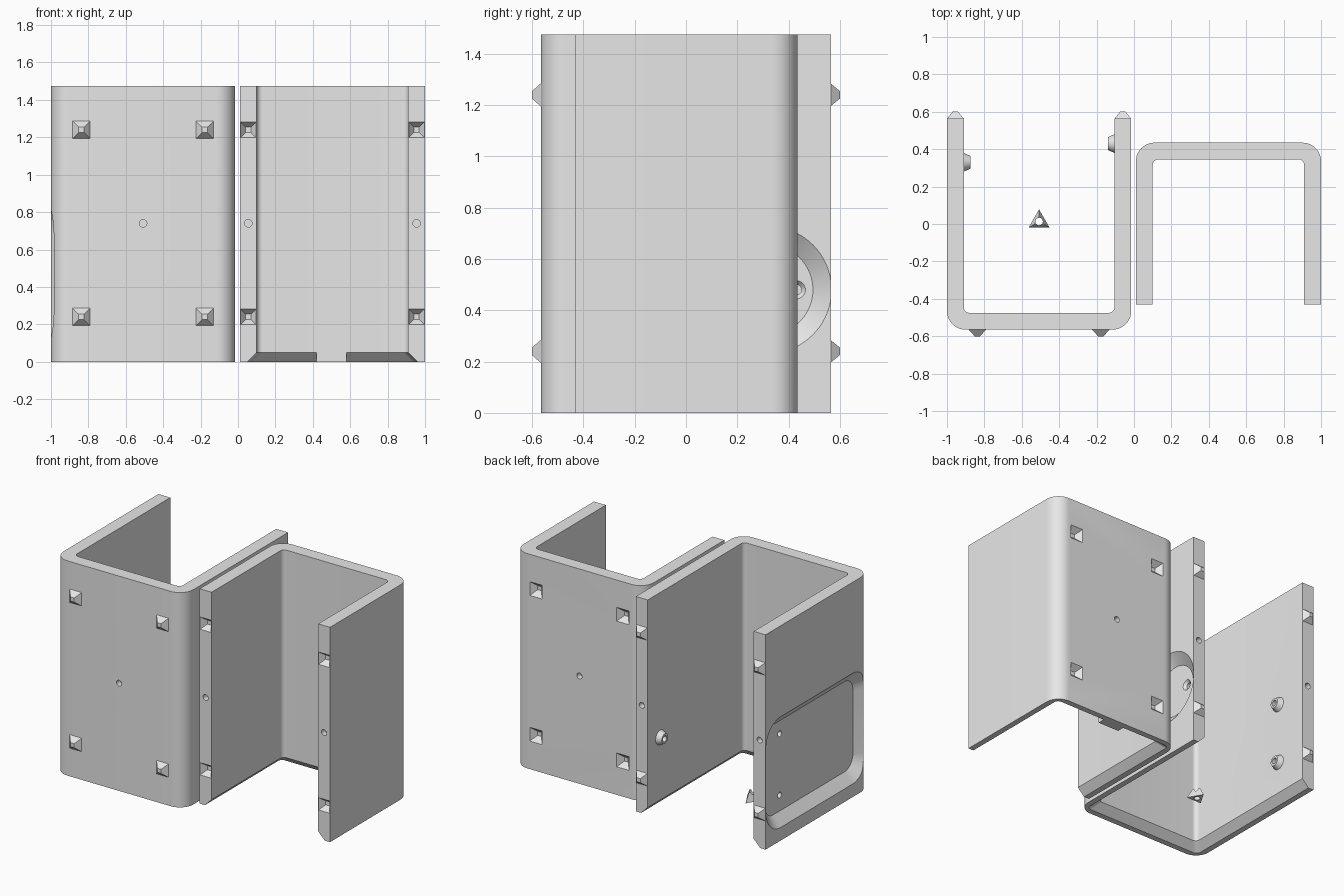
import bpy, bmesh, math
from mathutils import Vector, Matrix

cube = bpy.data.objects.get("Cube")
if cube:
    bpy.data.objects.remove(cube, do_unlink=True)

grey = bpy.data.materials.new("plain grey")
grey.use_nodes = True
grey.diffuse_color = (0.8, 0.8, 0.8, 1)
grey.node_tree.nodes["Principled BSDF"].inputs["Base Color"].default_value = (0.8, 0.8, 0.8, 1)

HEIGHT, WALL, BEVEL = 1.475, 0.09, 0.05


def finish(name, bm):
    bmesh.ops.recalc_face_normals(bm, faces=bm.faces[:])
    mesh = bpy.data.meshes.new(name)
    bm.to_mesh(mesh)
    bm.free()
    mesh.materials.append(grey)
    obj = bpy.data.objects.new(name, mesh)
    bpy.context.collection.objects.link(obj)
    return obj


def loft(name, rings):
    """Skin a list of equal-length point rings and cap both ends."""
    bm = bmesh.new()
    rows = [[bm.verts.new(p) for p in ring] for ring in rings]
    for a, b in zip(rows, rows[1:]):
        for i in range(len(a)):
            j = (i + 1) % len(a)
            bm.faces.new((a[i], a[j], b[j], b[i]))
    bm.faces.new(rows[0])
    bm.faces.new(rows[-1])
    return finish(name, bm)


def frustum(name, loc, axis, r1, r2, depth, sides=32):
    """Tapered solid starting at loc and growing along axis."""
    bm = bmesh.new()
    bmesh.ops.create_cone(bm, cap_ends=True, segments=sides, radius1=r1, radius2=r2, depth=depth)
    turn = math.pi / 4 if sides == 4 else 0
    spin = Vector((0, 0, 1)).rotation_difference(Vector(axis)).to_matrix().to_4x4()
    bm.transform(Matrix.Translation(loc) @ spin @ Matrix.Translation((0, 0, depth / 2))
                 @ Matrix.Rotation(turn, 4, 'Z'))
    return finish(name, bm)


def pyramid(name, loc, axis, half, top, depth):
    return frustum(name, loc, axis, half * math.sqrt(2), top * math.sqrt(2), depth, 4)


def arc(cx, cy, r, a0, a1, steps=10):
    return [(cx + r * math.cos(math.radians(a0 + (a1 - a0) * i / steps)),
             cy + r * math.sin(math.radians(a0 + (a1 - a0) * i / steps))) for i in range(steps + 1)]


def boolean(target, other, operation='DIFFERENCE'):
    mod = target.modifiers.new("cut", 'BOOLEAN')
    mod.operation, mod.solver, mod.object = operation, 'EXACT', other
    other.hide_render = True
    bpy.context.view_layer.objects.active = target
    bpy.ops.object.modifier_apply(modifier=mod.name)
    bpy.data.objects.remove(other, do_unlink=True)


def smooth(obj):
    bpy.ops.object.select_all(action='DESELECT')
    obj.select_set(True)
    bpy.context.view_layer.objects.active = obj
    bpy.ops.object.shade_smooth_by_angle(angle=math.radians(25))


def channel(name, cx, base_y, half, depth, sign):
    """U-shaped wall, thinned along the inner bottom edge."""
    def outline(z, t):
        r, q = 0.1, 0.03
        pts = [(-half, depth)] + arc(r - half, r, r, 180, 270) + arc(half - r, r, r, 270, 360)
        pts += [(half, depth), (half - t, depth)]
        pts += arc(half - t - q, t + q, q, 360, 270) + arc(t + q - half, t + q, q, 270, 180)
        pts += [(t - half, depth)]
        return [(cx + sign * u, base_y + sign * v, z) for u, v in pts]
    return loft(name, [outline(0, WALL - BEVEL), outline(BEVEL, WALL), outline(HEIGHT, WALL)])


# Two interlocking U-shaped halves
LX, RX = -0.5075, 0.505
left_half = channel("peg_channel", LX, -0.565, 0.4925, 1.13, 1)
right_half = channel("socket_channel", RX, 0.435, 0.495, 0.865, -1)

PEG_Z, MID_Z, PIN_R, PIN_DEEP = (0.24, 1.24), 0.74, 0.02, 0.04
ARM = 0.4475

# Pegs on one half, matching sockets in the other
for z in PEG_Z:
    for s in (-1, 1):
        pyramid("front_peg", (LX + s * 0.33, -0.564, z), (0, -1, 0), 0.047, 0.014, 0.037)
        pyramid("arm_peg", (LX + s * ARM, 0.564, z), (0, 1, 0), 0.044, 0.014, 0.037)
        boolean(right_half, pyramid("back_socket", (RX + s * 0.33, 0.437, z), (0, -1, 0),
                                    0.049, 0.014, 0.04))
        boolean(right_half, pyramid("arm_socket", (RX + s * 0.45, -0.432, z), (0, 1, 0),
                                    0.0435, 0.014, 0.04))

# Blind alignment holes at mid height
def pin_hole(target, x, y, direction):
    boolean(target, frustum("pin_hole", (x, y - direction * 0.01, MID_Z), (0, direction, 0),
                            PIN_R, PIN_R, PIN_DEEP + 0.01))


pin_hole(left_half, LX, -0.565, 1)
pin_hole(right_half, RX, 0.435, -1)
for s in (-1, 1):
    pin_hole(left_half, LX + s * ARM, 0.565, -1)
    pin_hole(right_half, RX + s * 0.45, -0.43, 1)

# Large rounded pocket in the outer side wall
def pocket_ring(x, inset):
    r = 0.16 - inset
    y0, y1, z0, z1 = -0.535 + inset, 0.56 - inset, 0.09 + inset, 0.85 - inset
    pts = (arc(y1 - r, z1 - r, r, 0, 90) + arc(y0 + r, z1 - r, r, 90, 180)
           + arc(y0 + r, z0 + r, r, 180, 270) + arc(y1 - r, z0 + r, r, 270, 360))
    return [(x, y, z) for y, z in pts]


FLOOR = 0.058
boolean(left_half, loft("pocket", [pocket_ring(-1.05, 0), pocket_ring(-1, 0),
                                   pocket_ring(-1 + FLOOR, 0.07)]))

# Round dished recess in the wall between the halves
DISH_X, KEY_Z = -0.015, 0.48
boolean(left_half, frustum("dish", (DISH_X + 0.01, 0.32, KEY_Z), (-1, 0, 0),
                           0.26, 0.175, FLOOR + 0.01, 72))

# Screw bosses on the inner faces
boss_spots = [(-0.915, 0.33, KEY_Z - 0.21, 1), (-0.915, 0.33, KEY_Z + 0.21, 1),
              (-0.1, 0.43, KEY_Z, -1)]
for x, y, z, d in boss_spots:
    boolean(left_half, frustum("boss", (x, y, z), (d, 0, 0), 0.052, 0.034, 0.04), 'UNION')
for x, y, z, d in boss_spots:
    boolean(left_half, frustum("screw_hole", (x - d * 0.04, y, z), (d, 0, 0), PIN_R, PIN_R, 0.12))
boolean(left_half, frustum("countersink", (-0.068, 0.43, KEY_Z), (-1, 0, 0), 0.04, 0.018, 0.025))

# Through hole for a cable
boolean(left_half, frustum("cable_hole", (-1.1, 0.43, KEY_Z), (1, 0, 0), 0.07, 0.07, 0.25, 40))

# Square tab interrupting the bottom bevel
bm = bmesh.new()
bmesh.ops.create_cube(bm, size=1, matrix=Matrix.Translation((0.5, 0.37, 0.03))
                      @ Matrix.Diagonal((0.16, 0.05, 0.06, 1)))
finish("bottom_tab", bm)

for half in (left_half, right_half):
    smooth(half)

# Small loose triangular retainer
retainer = frustum("retainer", (0, 0, 0), (0, 0, 1), 0.065, 0.03, 0.06, 3)
retainer.data.transform(Matrix.Rotation(math.pi / 2 - math.atan2(
    retainer.data.vertices[0].co.y, retainer.data.vertices[0].co.x), 4, 'Z'))
retainer.data.transform(Matrix.Translation((LX, 0.013, 0)))
boolean(retainer, frustum("retainer_hole", (LX, 0.013, -0.02), (0, 0, 1), 0.02, 0.02, 0.1, 24))
